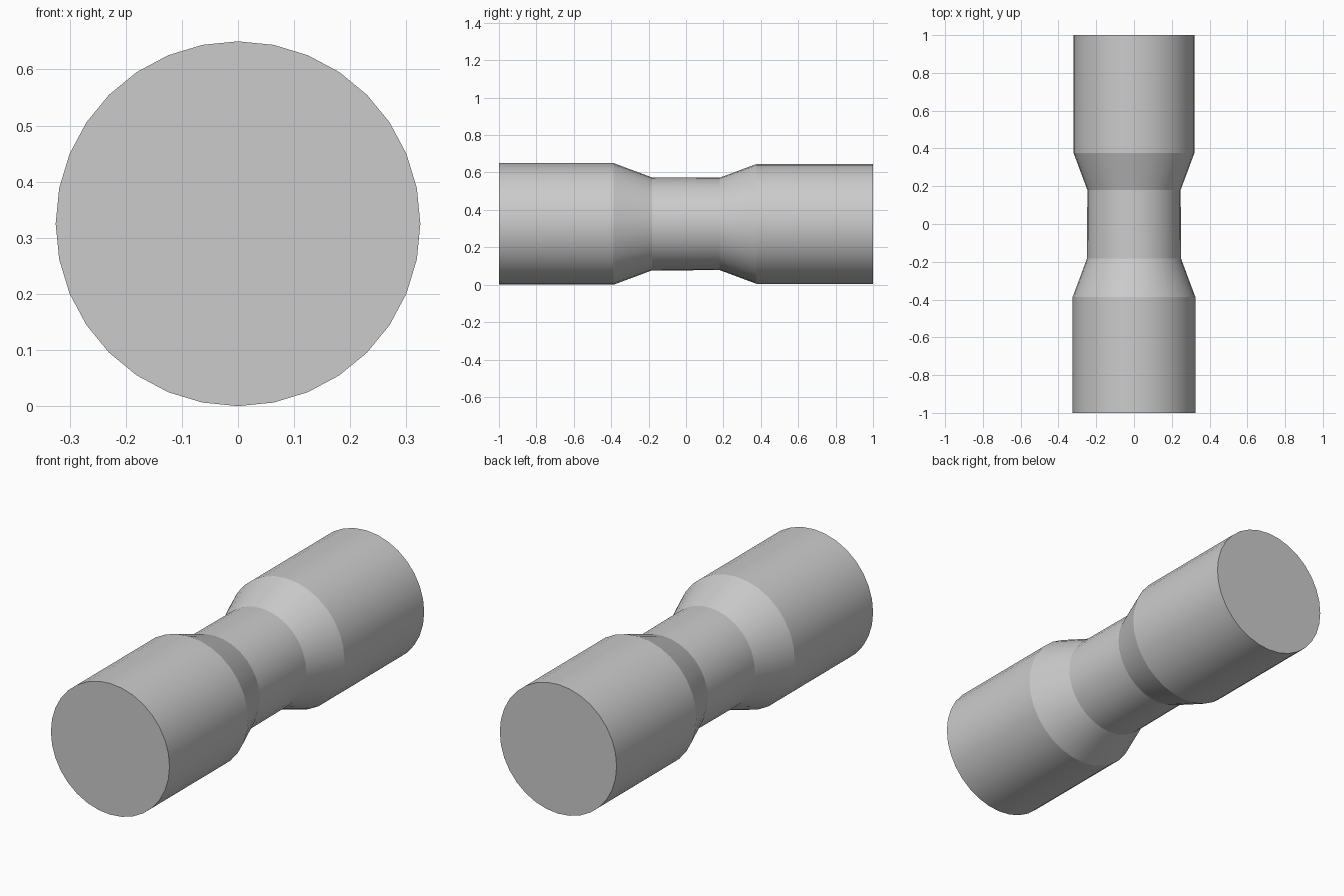
import bpy, bmesh
from math import sin, cos, pi, radians

if "Cube" in bpy.data.objects:
    bpy.data.objects.remove(bpy.data.objects["Cube"])

SIDES = 32
AXIS_Z = 0.325
# (y, radius) along the length, front to back
PROFILE = [(-1.0, 0.325), (-0.387, 0.325), (-0.183, 0.249),
           (0.18, 0.247), (0.376, 0.32), (1.0, 0.32)]

# Waisted handle: rings skinned along y, closed by flat end caps
bm = bmesh.new()
rings = []
for y, r in PROFILE:
    rings.append([bm.verts.new((r * sin(2 * pi * i / SIDES), y,
                                AXIS_Z + r * cos(2 * pi * i / SIDES)))
                  for i in range(SIDES)])
for a, b in zip(rings, rings[1:]):
    for i in range(SIDES):
        j = (i + 1) % SIDES
        bm.faces.new((a[i], a[j], b[j], b[i]))
bm.faces.new(rings[0])
bm.faces.new(rings[-1])
bmesh.ops.recalc_face_normals(bm, faces=bm.faces[:])

mesh = bpy.data.meshes.new("waisted_handle")
bm.to_mesh(mesh)
bm.free()
handle = bpy.data.objects.new("waisted_handle", mesh)
bpy.context.collection.objects.link(handle)

# Smooth round the barrel, crisp at the tapers and ends
bpy.context.view_layer.objects.active = handle
handle.select_set(True)
bpy.ops.object.shade_smooth_by_angle(angle=radians(15))
